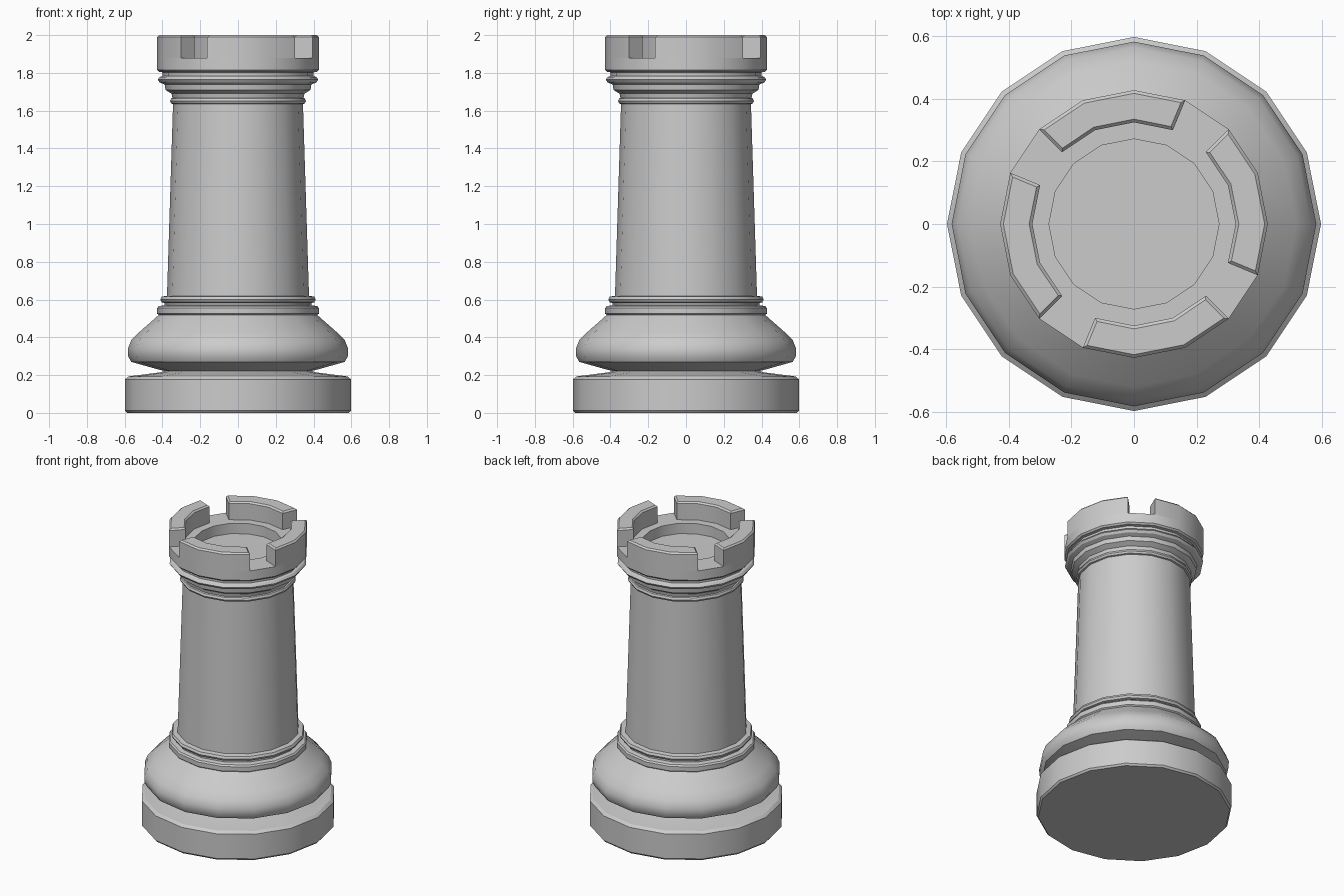
import bpy, bmesh, math
from mathutils import Vector

if "Cube" in bpy.data.objects:
    bpy.data.objects.remove(bpy.data.objects["Cube"], do_unlink=True)

SIDES = 16
TOP = 2.0
LEDGE = 1.88


def lathe(bm, profile):
    """Turn a (radius, height) profile into capped rings; returns the bands of faces."""
    rings = []
    for r, z in profile:
        angles = [math.tau * i / SIDES for i in range(SIDES)]
        rings.append([bm.verts.new((r * math.cos(a), r * math.sin(a), z)) for a in angles])
    bands = []
    for low, high in zip(rings, rings[1:]):
        bands.append([bm.faces.new((low[i], low[(i + 1) % SIDES],
                                    high[(i + 1) % SIDES], high[i]))
                      for i in range(SIDES)])
    bm.faces.new(rings[0][::-1])
    bm.faces.new(rings[-1])
    return bands


# Turned profile, from the foot up to the sunken floor inside the crown
foot = [(.588, 0), (.598, .012), (.598, .178), (.58, .193), (.41, .215)]
bulge = [(.39, .222), (.43, .232), (.565, .27), (.582, .3), (.583, .34),
         (.565, .385), (.52, .43), (.42, .518)]
collar = [(.428, .525), (.428, .555), (.42, .565), (.39, .57), (.39, .582),
          (.405, .586), (.412, .6), (.405, .615), (.376, .62)]
shaft = [(.344, 1.635)]
neck = [(.354, 1.638), (.36, 1.65), (.354, 1.664), (.347, 1.668), (.352, 1.69),
        (.384, 1.71), (.388, 1.738), (.415, 1.75), (.425, 1.765), (.415, 1.778),
        (.4, 1.784), (.4, 1.803), (.418, 1.806)]
crown = [(.428, 1.816), (.428, LEDGE), (.325, LEDGE), (.272, LEDGE), (.272, 1.81)]

bm = bmesh.new()
bands = lathe(bm, foot + bulge + collar + shaft + neck + crown)

# Battlements: four raised blocks, three segments each, with one-segment gaps
ledge = bands[-3]
for start in (3, 7, 11, 15):
    block = [ledge[(start + k) % SIDES] for k in range(3)]
    raised = bmesh.ops.extrude_face_region(bm, geom=block)["geom"]
    verts = [g for g in raised if isinstance(g, bmesh.types.BMVert)]
    bmesh.ops.translate(bm, verts=verts, vec=Vector((0, 0, TOP - LEDGE)))
bmesh.ops.recalc_face_normals(bm, faces=bm.faces)

# Small chamfer around the top of each block
rim = [e for e in bm.edges
       if all(v.co.z > TOP - .001 for v in e.verts) and e.calc_face_angle(0) > 1]
bmesh.ops.bevel(bm, geom=rim, offset=.01, segments=1, affect="EDGES", profile=.5)

mesh = bpy.data.meshes.new("tower_piece")
bm.to_mesh(mesh)
bm.free()
tower = bpy.data.objects.new("tower_piece", mesh)
bpy.context.collection.objects.link(tower)

bpy.ops.object.select_all(action="DESELECT")
tower.select_set(True)
bpy.context.view_layer.objects.active = tower
bpy.ops.object.shade_smooth_by_angle(angle=math.radians(30))
